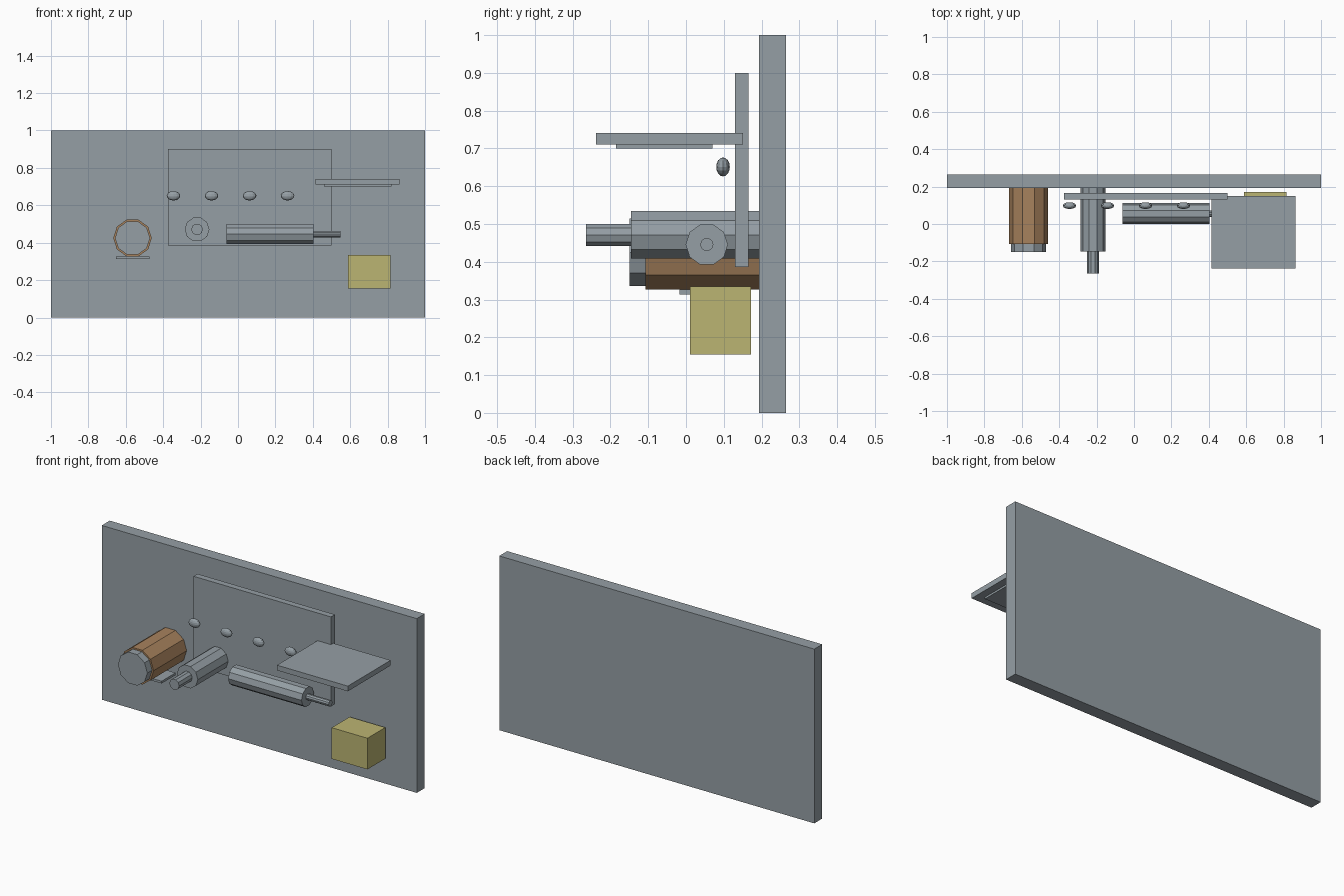
import bpy, math
from mathutils import Matrix

if "Cube" in bpy.data.objects:
    bpy.data.objects.remove(bpy.data.objects["Cube"])


def material(name, rgb):
    m = bpy.data.materials.new(name)
    m.diffuse_color = (*rgb, 1)
    m.use_nodes = True
    m.node_tree.nodes["Principled BSDF"].inputs["Base Color"].default_value = m.diffuse_color
    return m


GREY = material("steel grey", (0.30, 0.345, 0.375))
BROWN = material("warm brown", (0.39, 0.225, 0.11))
YELLOW = material("dull yellow", (0.50, 0.46, 0.17))


def finish(name, mat):
    ob = bpy.context.object
    ob.name = name
    ob.data.materials.append(mat)
    return ob


def box(name, xr, yr, zr, mat=GREY):
    """Box from its low and high limits on each axis."""
    lo, hi = zip(xr, yr, zr)
    bpy.ops.mesh.primitive_cube_add(size=1)
    ob = finish(name, mat)
    size = [b - a for a, b in zip(lo, hi)]
    mid = [(a + b) / 2 for a, b in zip(lo, hi)]
    ob.data.transform(Matrix.Translation(mid) @ Matrix.Diagonal((*size, 1)))


def tube(name, axis, start, end, a, z, radius, mat=GREY):
    """Ten-sided cylinder along x or y, with flat faces on top and bottom."""
    bpy.ops.mesh.primitive_cylinder_add(vertices=10, radius=radius, depth=end - start)
    ob = finish(name, mat)
    mid = (start + end) / 2
    # corners to the sides, then lay the cylinder along -y
    rot = Matrix.Rotation(math.pi / 2, 4, 'X') @ Matrix.Rotation(math.pi / 2, 4, 'Z')
    if axis == 'x':
        rot = Matrix.Rotation(math.pi / 2, 4, 'Z') @ rot
        loc = (mid, a, z)
    else:
        loc = (a, mid, z)
    ob.data.transform(Matrix.Translation(loc) @ rot)


# wall and mounted panel
box("back_wall", (-1, 1), (0.193, 0.265), (0, 1))
box("panel", (-0.373, 0.499), (0.13, 0.166), (0.386, 0.90))

# shelf with a thin plate below
box("shelf", (0.414, 0.864), (-0.238, 0.151), (0.711, 0.741))
box("shelf_underplate", (0.46, 0.821), (-0.185, 0.07), (0.70, 0.711))

# yellow box
box("yellow_box", (0.588, 0.815), (0.01, 0.172), (0.155, 0.334), YELLOW)

# brown barrel with grey cap and foot plate
tube("barrel", 'y', -0.107, 0.193, -0.564, 0.425, 0.103, BROWN)
tube("barrel_cap", 'y', -0.15, -0.107, -0.564, 0.425, 0.0935)
box("barrel_foot", (-0.652, -0.473), (-0.017, 0.11), (0.314, 0.327))

# stepped cylinder pointing forward
tube("forward_cylinder", 'y', -0.146, 0.193, -0.219, 0.471, 0.066)
tube("forward_rod", 'y', -0.265, -0.146, -0.219, 0.471, 0.031)

# piston lying sideways
tube("piston_body", 'x', -0.062, 0.404, 0.055, 0.4455, 0.056)
tube("piston_rod", 'x', 0.404, 0.549, 0.055, 0.4455, 0.0175)

# row of oval knobs
for i in range(4):
    bpy.ops.mesh.primitive_uv_sphere_add(segments=12, ring_count=8, radius=1)
    knob = finish(f"knob_{i + 1}", GREY)
    loc = Matrix.Translation((-0.345 + 0.2033 * i, 0.098, 0.651))
    knob.data.transform(loc @ Matrix.Diagonal((0.036, 0.018, 0.025, 1)))
